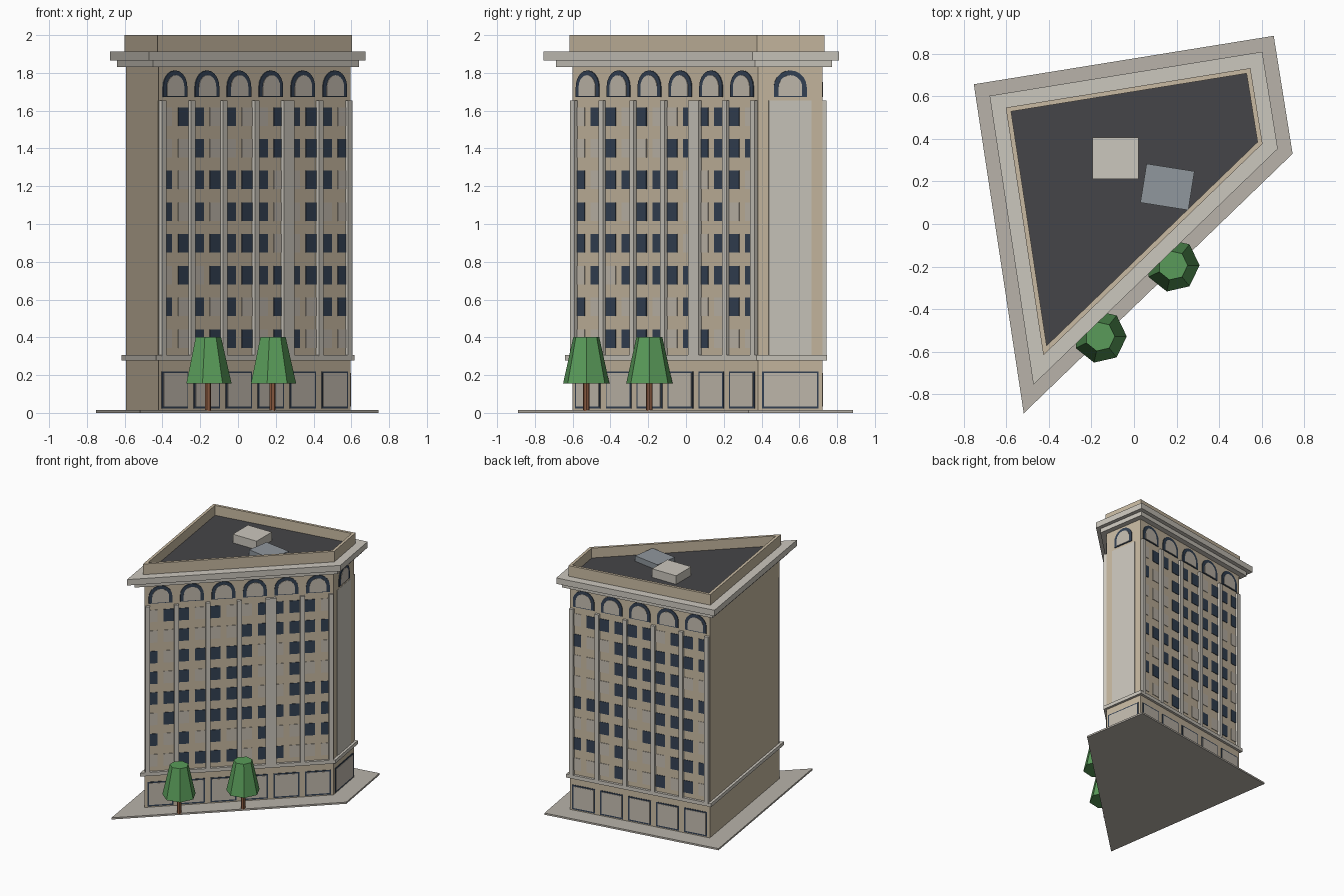
import bpy, bmesh, math, random
from mathutils import Vector, Matrix

if "Cube" in bpy.data.objects:
    bpy.data.objects.remove(bpy.data.objects["Cube"])

random.seed(4)

# wall footprint, counter-clockwise: front tip, right, back right, back left
FOOT = [Vector(p) for p in ((-0.42, -0.60), (0.595, 0.38), (0.54, 0.723), (-0.593, 0.54))]

COLORS = {
    "wall": (0.58, 0.49, 0.36), "stone": (0.60, 0.57, 0.51), "glass": (0.035, 0.055, 0.09),
    "blind": (0.55, 0.50, 0.43), "roof": (0.06, 0.06, 0.065), "paving": (0.48, 0.45, 0.40),
    "metal": (0.28, 0.31, 0.34), "leaf": (0.10, 0.33, 0.10), "bark": (0.25, 0.10, 0.05),
}
MATS = {}
for key, c in COLORS.items():
    MATS[key] = bpy.data.materials.new(key)
    MATS[key].diffuse_color = (*c, 1)

parts = {}


def part(name, mat):
    if name not in parts:
        parts[name] = (bmesh.new(), mat)
    return parts[name][0]


def loft(bm, rings, cap=True, closed=False):
    """Bridge equal-length rings of 3D points."""
    vs = [[bm.verts.new(p) for p in r] for r in rings]
    pairs = list(zip(vs, vs[1:])) + ([(vs[-1], vs[0])] if closed else [])
    for a, b in pairs:
        for i in range(len(a)):
            j = (i + 1) % len(a)
            bm.faces.new((a[i], a[j], b[j], b[i]))
    if cap and not closed:
        bm.faces.new(vs[0][::-1])
        bm.faces.new(vs[-1])


def offset(d):
    """Footprint grown by d with mitred corners."""
    out = []
    for i, p in enumerate(FOOT):
        a = (p - FOOT[i - 1]).normalized()
        b = (FOOT[(i + 1) % 4] - p).normalized()
        na, nb = Vector((a.y, -a.x)), Vector((b.y, -b.x))
        out.append(p + (na + nb) * d / (1 + na.dot(nb)))
    return out


def ring(d, z):
    return [(p.x, p.y, z) for p in offset(d)]


def slab(name, mat, d, z0, z1):
    loft(part(name, mat), [ring(d, z0), ring(d, z1)])


def box(name, mat, center, size, turn=0):
    m = Matrix.Translation(center) @ Matrix.Rotation(turn, 4, "Z") @ Matrix.Diagonal((*size, 1))
    bmesh.ops.create_cube(part(name, mat), size=1, matrix=m)


class Facade:
    """Places flat shapes (u along wall, z up) on one wall."""
    def __init__(self, i):
        self.p, q = FOOT[i], FOOT[(i + 1) % 4]
        self.len = (q - self.p).length
        self.t = (q - self.p).normalized()
        self.n = Vector((self.t.y, -self.t.x))

    def shape(self, name, mat, pts, depth):
        def at(u, z, d):
            w = self.p + self.t * u + self.n * d
            return (w.x, w.y, z)
        loft(part(name, mat), [[at(u, z, d) for u, z in pts] for d in (-0.01, depth)])

    def rect(self, name, mat, u, w, z0, z1, depth):
        h = w / 2
        self.shape(name, mat, [(u - h, z0), (u + h, z0), (u + h, z1), (u - h, z1)], depth)

    def arch(self, name, mat, u, r, z0, spring, depth):
        pts = [(u - r, z0), (u + r, z0)]
        pts += [(u + r * math.cos(math.pi * k / 10), spring + r * math.sin(math.pi * k / 10)) for k in range(11)]
        self.shape(name, mat, pts, depth)


# stacked masses
slab("sidewalk", "paving", 0.14, 0.0, 0.014)
slab("main_walls", "wall", 0.0, 0.01, 1.85)
slab("belt_course", "stone", 0.02, 0.277, 0.306)
slab("cornice_lower", "stone", 0.043, 1.83, 1.868)
slab("cornice_upper", "stone", 0.075, 1.866, 1.914)
slab("roof_deck", "roof", -0.012, 1.90, 1.92)
loft(part("parapet", "wall"),
     [ring(0.008, 1.905), ring(0.008, 2.0), ring(-0.014, 2.0), ring(-0.014, 1.905)], closed=True)

# street facades: edge index, number of bays
for edge, bays in ((0, 6), (1, 1), (2, 5)):
    f = Facade(edge)
    bay = f.len / bays
    for b in range(bays):
        u = (b + 0.5) * bay
        # shop window and arched top window
        f.rect("shop_frames", "glass", u, bay - 0.043, 0.022, 0.22, 0.004)
        f.rect("shop_panes", "blind", u, bay - 0.063, 0.034, 0.21, 0.007)
        f.arch("arch_frames", "glass", u, 0.088, 1.672, 1.725, 0.006)
        f.arch("arch_panes", "blind", u, 0.063, 1.678, 1.725, 0.009)
        # paired office windows, some with blinds down
        if bays > 1:
            for row in range(8):
                z = 0.393 + 0.168 * row
                for side in (-1, 1):
                    kind = ("windows_blind", "blind") if random.random() < 0.33 else ("windows_dark", "glass")
                    f.rect(*kind, u + side * 0.061, 0.076, z - 0.049, z + 0.049, 0.004)
    # pilasters between bays, one wide shaft on the long front
    if bays > 1:
        for k in range(bays + 1):
            u = min(max(k * bay, 0.02), f.len - 0.02)
            wide = edge == 0 and k == 4
            f.rect("pilasters", "stone", u, 0.08 if wide else 0.034, 0.30, 1.655, 0.021)
    else:
        f.rect("end_panel", "stone", f.len / 2, 0.23, 0.30, 1.655, 0.002)

# rooftop equipment
box("stair_house", "stone", (-0.087, 0.308, 1.95), (0.215, 0.195, 0.08))
box("air_unit", "metal", (0.157, 0.174, 1.94), (0.228, 0.185, 0.05), math.radians(-9))

# street trees
for x, y in ((-0.16, -0.528), (0.182, -0.194)):
    def disc(r, z, n=7):
        return [(x + r * math.cos(math.tau * k / n), y + r * math.sin(math.tau * k / n), z) for k in range(n)]
    loft(part("tree_trunks", "bark"), [disc(0.017, 0.01), disc(0.017, 0.17)])
    loft(part("tree_crowns", "leaf"), [disc(0.126, 0.155), disc(0.07, 0.403)])

# turn the collected parts into objects
for name, (bm, mat) in parts.items():
    bmesh.ops.recalc_face_normals(bm, faces=bm.faces)
    mesh = bpy.data.meshes.new(name)
    bm.to_mesh(mesh)
    bm.free()
    mesh.materials.append(MATS[mat])
    bpy.context.collection.objects.link(bpy.data.objects.new(name, mesh))

for m in bpy.data.materials:
    if m.users and not m.is_grease_pencil:
        m.use_nodes = True
        m.node_tree.nodes["Principled BSDF"].inputs["Base Color"].default_value = m.diffuse_color
